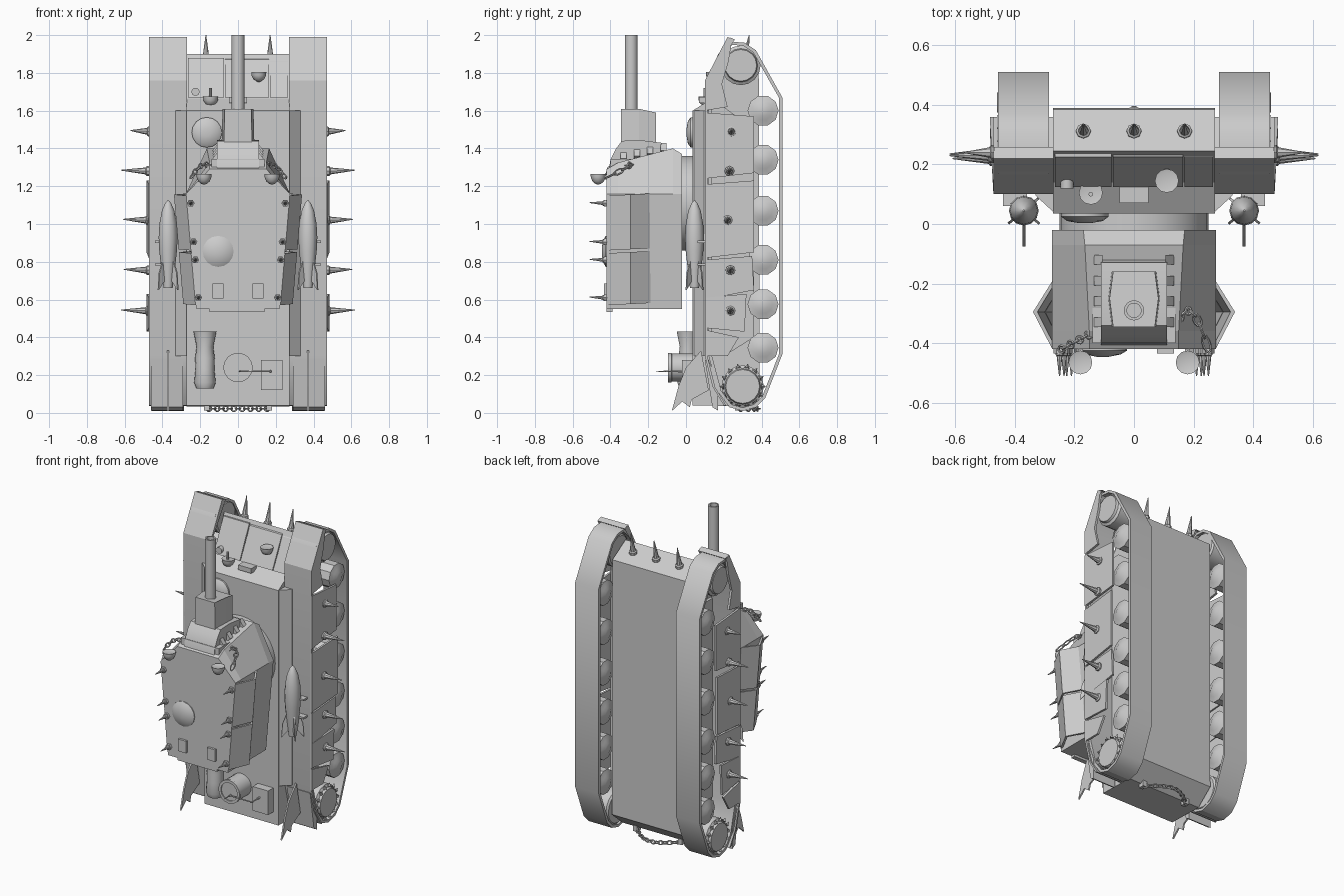
import bpy, bmesh, math
from mathutils import Vector

if "Cube" in bpy.data.objects:
    bpy.data.objects.remove(bpy.data.objects["Cube"])

SIDES = ((1, "right"), (-1, "left"))

def finish(bm, name, smooth=None):
    bmesh.ops.recalc_face_normals(bm, faces=bm.faces)
    me = bpy.data.meshes.new(name)
    bm.to_mesh(me)
    bm.free()
    ob = bpy.data.objects.new(name, me)
    bpy.context.collection.objects.link(ob)
    if smooth:
        bpy.ops.object.select_all(action='DESELECT')
        ob.select_set(True)
        bpy.context.view_layer.objects.active = ob
        bpy.ops.object.shade_smooth_by_angle(angle=math.radians(smooth))
    return ob

def loft(name, loops, closed=False, smooth=None):
    """Skin a series of equal loops; closed joins last to first, else cap."""
    bm = bmesh.new()
    rows = [[bm.verts.new(p) for p in l] for l in loops]
    n = len(rows[0])
    pairs = list(zip(rows, rows[1:])) + ([(rows[-1], rows[0])] if closed else [])
    for a, b in pairs:
        for i in range(n):
            bm.faces.new((a[i], a[(i + 1) % n], b[(i + 1) % n], b[i]))
    if not closed:
        bm.faces.new(rows[0])
        bm.faces.new(rows[-1])
    return finish(bm, name, smooth)

def side_prism(name, yz, x0, x1, smooth=None):
    return loft(name, [[(x, y, z) for y, z in yz] for x in (x0, x1)], smooth=smooth)

def box(name, x0, x1, y0, y1, z0, z1):
    return side_prism(name, [(y0, z0), (y1, z0), (y1, z1), (y0, z1)], x0, x1)

def lathe(name, start, axis, profile, seg=12, smooth=40):
    """Revolve (radius, distance) pairs about an axis from start."""
    q = Vector(axis).normalized().to_track_quat('Z', 'Y')
    s = Vector(start)
    loops = [[s + q @ Vector((r * math.cos(2 * math.pi * i / seg),
              r * math.sin(2 * math.pi * i / seg), d)) for i in range(seg)] for r, d in profile]
    return loft(name, loops, smooth=smooth)

def spike(name, base, tip, r, seg=8):
    d = Vector(tip) - Vector(base)
    L = d.length
    return lathe(name, base, d, [(r, 0), (r, L * .12), (r * .7, L * .16), (.002, L)], seg)

def offset(pts, t):
    """Inner copy of a clockwise closed outline."""
    out = []
    for i, p in enumerate(pts):
        a, b = Vector(pts[i - 1]), Vector(pts[(i + 1) % len(pts)])
        d = (b - a).normalized()
        out.append((p[0] + d.y * t, p[1] - d.x * t))
    return out

def chain(name, pts, r=.012):
    for i, (a, b) in enumerate(zip(pts, pts[1:])):
        a, b = Vector(a), Vector(b)
        q = (b - a).to_track_quat('X', 'Z' if i % 2 else 'Y')
        L = (b - a).length * .65
        loops = []
        for k in range(10):
            u = 2 * math.pi * k / 10
            ring = []
            for j in range(5):
                v = 2 * math.pi * j / 5
                c, t = .0045 * math.cos(v), .0045 * math.sin(v)
                p = Vector(((L + c) * math.cos(u), (r + c) * math.sin(u), t))
                ring.append((a + b) / 2 + q @ p)
            loops.append(ring)
        loft(f"{name}_link_{i}", loops, closed=True)

# Hull body and sloped nose, with shoulders reaching over the tracks
side_prism("hull", [(.035, .04), (.035, 1.6), (.14, 1.665), (.245, 1.9), (.385, 1.82),
                    (.39, .13), (.28, .035)], -.272, .272)
for i, (a, b) in enumerate(((-.265, -.075), (-.07, .165), (.17, .265))):
    side_prism(f"glacis_plate_{i}", [(.125, 1.67), (.15, 1.67), (.245, 1.88), (.225, 1.88 - .01 * i)], a, b)
for x in (-.17, 0, .17):
    spike("nose_spike", (x, .31, 1.86), (x, .335, 2.0), .025)
for s, n in SIDES:
    sec = [(s * .265, .035), (s * .33, .095), (s * .33, .12), (s * .265, .12)]
    loft(f"deck_edge_{n}", [[(x, y, z) for x, y in sec] for z in (.3, 1.6)])

# Tracks, wheels, fenders, skirts
belt = [(.12, .3), (.12, 1.75), (.17, 1.9), (.24, 1.965), (.31, 1.96), (.37, 1.92), (.51, 1.67),
        (.51, .31), (.42, .08), (.37, .03), (.3, .01), (.23, .03), (.17, .11)]
guard = [(.2, .04), (.14, .14), (.1, .3), (.1, 1.76), (.22, 1.99), (.245, 1.98)]
skirts = [[(.1, 1.59), (.36, 1.57), (.36, 1.27), (.1, 1.24)],
          [(.1, 1.21), (.36, 1.23), (.36, .85), (.1, .82)],
          [(.1, .81), (.35, .83), (.36, .65), (.1, .60)],
          [(.1, .61), (.32, .63), (.31, .43), (.1, .45)],
          [(.1, .44), (.28, .4), (.22, .3), (.1, .3)]]
for s, n in SIDES:
    inner = offset(belt, .018)
    loft(f"track_{n}", [[(s * x, y, z) for y, z in p] for x, p in
         ((.285, belt), (.457, belt), (.457, inner), (.285, inner))], closed=True, smooth=30)
    for z in (.345, .575, .81, 1.07, 1.34, 1.6):
        lathe(f"road_wheel_{n}", (s * .295, .408, z), (s, 0, 0),
              [(.03, -.01), (.05, 0), (.082, .01), (.082, .145), (.05, .155), (.03, .165)], 10, 30)
    for z, y, r in ((.14, .3, .112), (1.84, .29, .105)):
        lathe(f"end_wheel_{n}", (s * .29, y, z), (s, 0, 0),
              [(r * .9, 0), (r, .01), (r, .14), (r * .85, .15), (r * .8, .165)], 16, 30)
    for k in range(14):
        a = 2 * math.pi * k / 14
        d = Vector((0, math.cos(a), math.sin(a)))
        spike(f"sprocket_tooth_{n}", Vector((s * .445, .3, .14)) + d * .1,
              Vector((s * .445, .3, .14)) + d * .122, .015, 4)
    strip = guard + [(y + .014, z - .003) for y, z in reversed(guard)]
    side_prism(f"fender_{n}", strip, s * .27, s * .47, smooth=25)
    side_prism(f"fender_nose_{n}", [(.1, 1.6), (.1, 1.76), (.22, 1.99), (.245, 1.98), (.225, 1.86),
               (.19, 1.74), (.22, 1.62)], s * .456, s * .471)
    side_prism(f"hull_flank_{n}", [(.1, .3), (.1, 1.62), (.2, 1.62), (.36, 1.5), (.36, .4), (.2, .3)],
               s * .27, s * .29)
    for i, p in enumerate(skirts):
        loft(f"skirt_{n}_{i}", [[(s * (x + .012 * (k in (1, 2)) * (i % 2)), y, z)
             for k, (y, z) in enumerate(p)] for x in (.458, .472)])
    for y, z, L in ((.24, 1.49, .57), (.23, 1.28, .62), (.22, 1.02, .61), (.235, .755, .605), (.235, .54, .62)):
        spike(f"side_spike_{n}", (s * .465, y, z), (s * L, y, z + .005), .026)
    # Jagged rear fins and mud flaps
    side_prism(f"rear_fin_{n}", [(.08, .33), (.0, .24), (-.04, .14), (-.075, .01), (-.02, .06),
               (.02, .03), (.03, .07), (.12, .12)], s * .365, s * .375)
    side_prism(f"mud_flap_{n}", [(.1, .28), (.12, .28), (.17, .15), (.17, .012), (.14, .03)], s * .29, s * .46)
    # Bombs slung along the deck edge
    lathe(f"bomb_{n}", (s * .37, .045, .66), (0, 0, 1), [(.024, 0), (.036, .1), (.047, .2), (.05, .27),
          (.046, .34), (.033, .41), (.016, .45), (.003, .465)], 12)
    for dx, dy in ((1, 1), (1, -1), (-1, 1), (-1, -1)):
        fin = [(.02, .84), (.05, .74), (.055, .65), (.035, .68), (.02, .7)]
        loft(f"bomb_fin_{n}", [[(s * .37 + dx * r * .95 + t, .045 + dy * r * .8 - t * dx * dy, z)
             for r, z in fin] for t in (-.003, .003)])
    for z in (.78, .9):
        box(f"bomb_strap_{n}", s * .36, s * .44, .06, .1, z, z + .012)

# Turret: ring, faceted body, bent side armour
lathe("turret_ring", (0, .04, 1.11), (0, -1, 0), [(.25, 0), (.25, .09)], 32)
outline = lambda w, y, t, e: [(x, y, z) for x, z in
    ((-.22, .55), (.22, .55), (.275, 1.16), (w, t), (-w, t), (-.275, 1.16))]
loft("turret", [outline(.17, -.02, 1.37, 0), outline(.165, -.07, 1.4, 0), outline(.15, -.36, 1.325, 0),
                outline(.15, -.42, 1.29, 0)])
box("turret_rear_lip", -.15, .14, -.42, -.39, .535, .56)
for s, n in SIDES:
    for i, (z0, z1) in enumerate(((1.15, .86), (.845, .57))):
        loops = []
        for z in (z0, z1):
            k = (1.16 - z) * .085
            loops.append([(s * (x - k), y, z + (y + .42) * .05) for x, y in ((.268, -.18), (.34, -.295), (.275, -.42),
                         (.262, -.42), (.325, -.295), (.258, -.185))])
        loft(f"turret_side_armour_{n}_{i}", loops)
    for x, z in ((.25, 1.11), (.235, .905), (.226, .81), (.21, .61)):
        lathe(f"turret_spike_base_{n}", (s * x, -.41, z), (0, -1, 0), [(.02, 0), (.02, .025)], 6)
        spike(f"turret_spike_{n}", (s * x, -.43, z), (s * x, -.51, z + .003), .014)
    # Hooded lamps, vents, chains
    lathe(f"turret_lamp_{n}", (s * .18, -.465, 1.265), (0, 0, -1),
          [(.028, .004), (.04, 0), (.039, .018), (.03, .04), (.014, .053), (.003, .056)], 12)
    box(f"lamp_stalk_{n}", s * .172, s * .188, -.45, -.41, 1.235, 1.25)
    box(f"turret_vent_{n}", s * .078, s * .135, -.435, -.41, .605, .685)
    for y in (-.33, -.26, -.19, -.12):
        loft("mantlet_tooth", [[(s * x, y + dy, z - (y + .26) * -.2) for x, z in
             ((.105, 1.33), (.135, 1.36), (.105, 1.40))] for dy in (-.016, .016)])
    chain(f"turret_chain_{n}", [(s * (.13 + .015 * i), -.36 + .10 * math.sin(i / 8 * math.pi) * (s > 0) - .008 * i,
          1.30 + .04 * math.sin(i / 8 * math.pi) - .007 * i) for i in range(9)])
lathe("turret_hatch", (-.105, -.41, .855), (0, -1, 0), [(.082, 0), (.082, .015), (.06, .028), (.02, .036)], 16, 50)

# Mantlet and gun
side_prism("mantlet", [(-.41, 1.28), (-.4, 1.34), (-.37, 1.4), (-.34, 1.44), (-.25, 1.445), (-.13, 1.43),
                       (-.11, 1.33)], -.11, .11, smooth=30)
box("mantlet_lip", -.14, .14, -.4, -.08, 1.30, 1.345)
loft("gun_housing", [[(-w, -.345, z), (w, -.345, z), (w + .012, -.25, z), (w, -.16, z + d), (-w, -.16, z + d),
     (-w - .012, -.25, z)] for w, z, d in ((.075, 1.41, 0), (.07, 1.61, -.02))])
tube = [(.034, 1.58), (.034, 2.0), (.024, 2.0), (.024, 1.62)]
lathe("gun_barrel", (0, -.29, 0), (0, 0, 1), tube, 16)

# Deck fittings: driver hatch, headlamps, periscope
lathe("driver_hatch", (-.165, .045, 1.485), (0, -1, 0), [(.08, 0), (.08, .02), (.06, .035), (.02, .042)], 16, 50)
for x, y, z in ((-.145, .105, 1.675), (.11, .145, 1.805)):
    lathe("headlamp", (x, y, z), (0, 0, -1), [(.028, .003), (.04, 0), (.038, .02), (.028, .04), (.006, .052)], 12)
    box("headlamp_stalk", x - .008, x + .008, y, y + .06, z - .03, z - .015)
box("periscope", -.048, .048, .07, .125, 1.64, 1.672)
lathe("hull_peg", (-.145, .1, 1.67), (0, 0, 1), [(.008, 0), (.008, .05)], 8)
lathe("tow_eye", (-.225, .15, 1.7), (0, -1, 0), [(.022, 0), (.022, .03)], 10)

# Rear deck: bedroll, fuel drum, box with cable
lathe("bedroll", (-.175, .01, .13), (0, 0, 1), [(.045, 0), (.057, .03), (.05, .1), (.052, .16), (.044, .22),
      (.06, .3)], 14, 60)
lathe("fuel_drum", (0, .05, .24), (0, -1, 0), [(.074, 0), (.074, .125), (.078, .127), (.078, .145), (.06, .145),
      (.06, .138)], 16)
box("rear_box", .122, .235, -.02, .05, .12, .28)
lathe("cable", (.01, -.1, .22), (.165, 0, 0), [(.004, 0), (.004, .17)], 6)
for x, y in ((.01, -.16), (.172, -.11)):
    spike("cable_pin", (x, .0, .22), (x, y, .22), .01, 6)

# Tow chain looped on the tail plate
chain("tow_chain", [(-.165 + .022 * i, .28 + .1 * math.sin(math.pi * i / 15), .022) for i in range(16)], .013)
for x in (-.165, .165):
    box("tow_lug", x - .015, x + .015, .26, .3, .012, .05)
